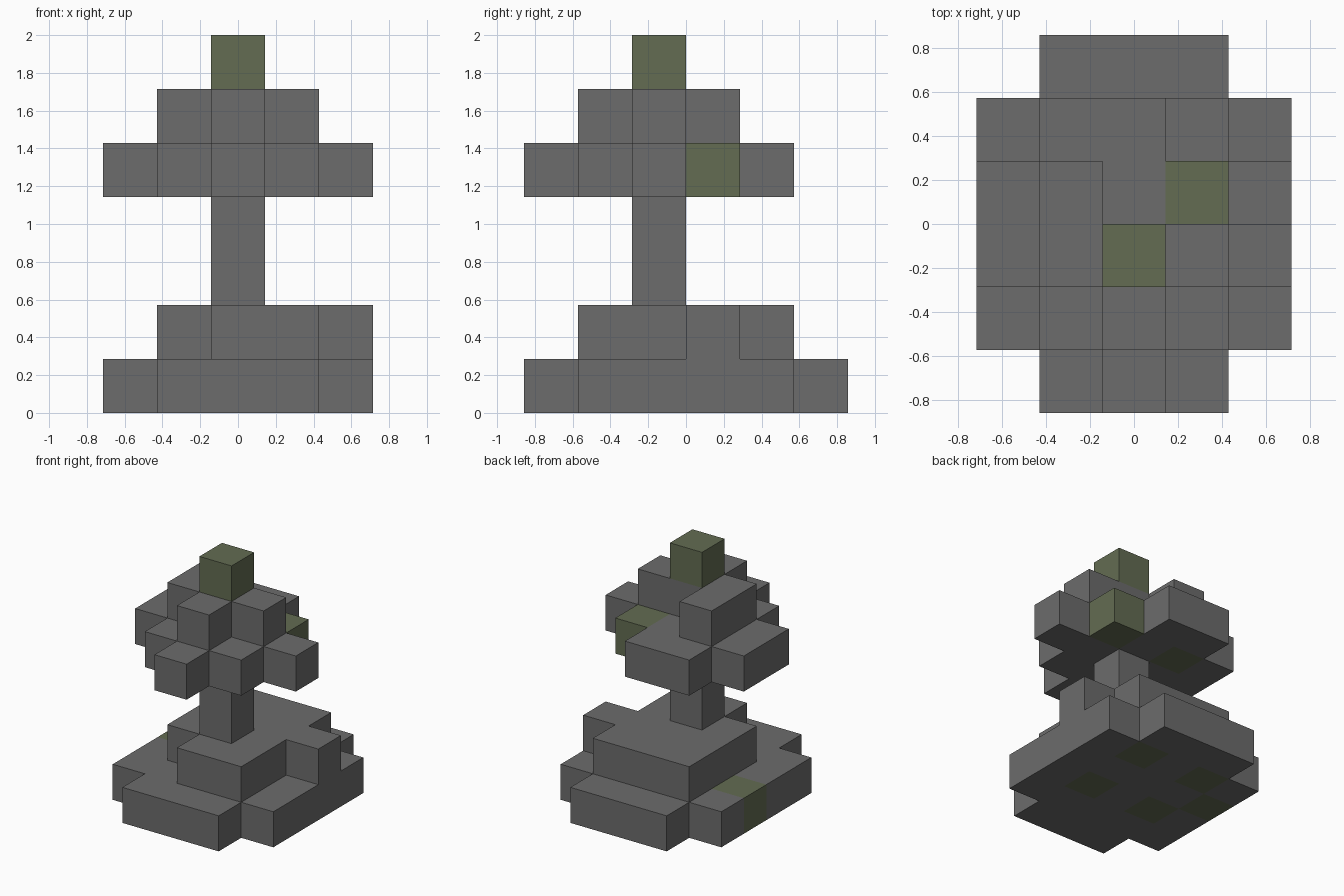
import bpy
import bmesh

cube = bpy.data.objects.get("Cube")
if cube:
    bpy.data.objects.remove(cube, do_unlink=True)

U = 2 / 7  # edge of one block


def make_material(name, rgb):
    mat = bpy.data.materials.new(name)
    mat.use_nodes = True
    colour = (*rgb, 1)
    mat.diffuse_color = colour
    bsdf = mat.node_tree.nodes["Principled BSDF"]
    bsdf.inputs["Base Color"].default_value = colour
    bsdf.inputs["Roughness"].default_value = 0.9
    return mat


MATERIALS = [make_material("stone_grey", (0.15, 0.15, 0.15)),
             make_material("moss_green", (0.125, 0.15, 0.085))]


def block_layer(name, plan, level, height=1):
    """Raise a plan, drawn back row first: # is stone, G is moss."""
    cells = {(x, len(plan) - 1 - r): mark
             for r, row in enumerate(plan)
             for x, mark in enumerate(row) if mark != "."}
    bm = bmesh.new()

    def add_face(corners, mark):
        verts = [bm.verts.new(((x - 2.5) * U, (y - 3) * U, z * U)) for x, y, z in corners]
        bm.faces.new(verts).material_index = int(mark == "G")

    low, high = level, level + height
    for (x, y), mark in cells.items():
        ring = [(x, y), (x + 1, y), (x + 1, y + 1), (x, y + 1)]
        add_face([(*p, high) for p in ring], mark)
        add_face([(*p, low) for p in reversed(ring)], mark)
        # Side walls only where no neighbour stands
        for i, (dx, dy) in enumerate([(0, -1), (1, 0), (0, 1), (-1, 0)]):
            if (x + dx, y + dy) not in cells:
                a, b = ring[i], ring[(i + 1) % 4]
                add_face([(*a, low), (*b, low), (*b, high), (*a, high)], mark)

    bmesh.ops.remove_doubles(bm, verts=bm.verts, dist=U / 100)
    mesh = bpy.data.meshes.new(name)
    bm.to_mesh(mesh)
    bm.free()
    for mat in MATERIALS:
        mesh.materials.append(mat)
    obj = bpy.data.objects.new(name, mesh)
    bpy.context.collection.objects.link(obj)
    return obj


# Stepped base
block_layer("base_slab", [".###.",
                          "#G#G#",
                          "G####",
                          "#G#G#",
                          "#####",
                          ".###."], 0)
block_layer("base_step", [".....",
                          ".###.",
                          ".####",
                          ".###.",
                          "..##.",
                          "....."], 1)

# Trunk
block_layer("trunk", [".....", ".....", ".....", "..#..", ".....", "....."], 2, 2)

# Canopy and its tip
block_layer("canopy_lower", [".....",
                             ".##..",
                             "#G#G.",
                             "#####",
                             ".###.",
                             "..#.."], 4)
block_layer("canopy_upper", [".....",
                             ".....",
                             ".#...",
                             ".###.",
                             "..#..",
                             "....."], 5)
block_layer("canopy_tip", [".....", ".....", ".....", "..G..", ".....", "....."], 6)
